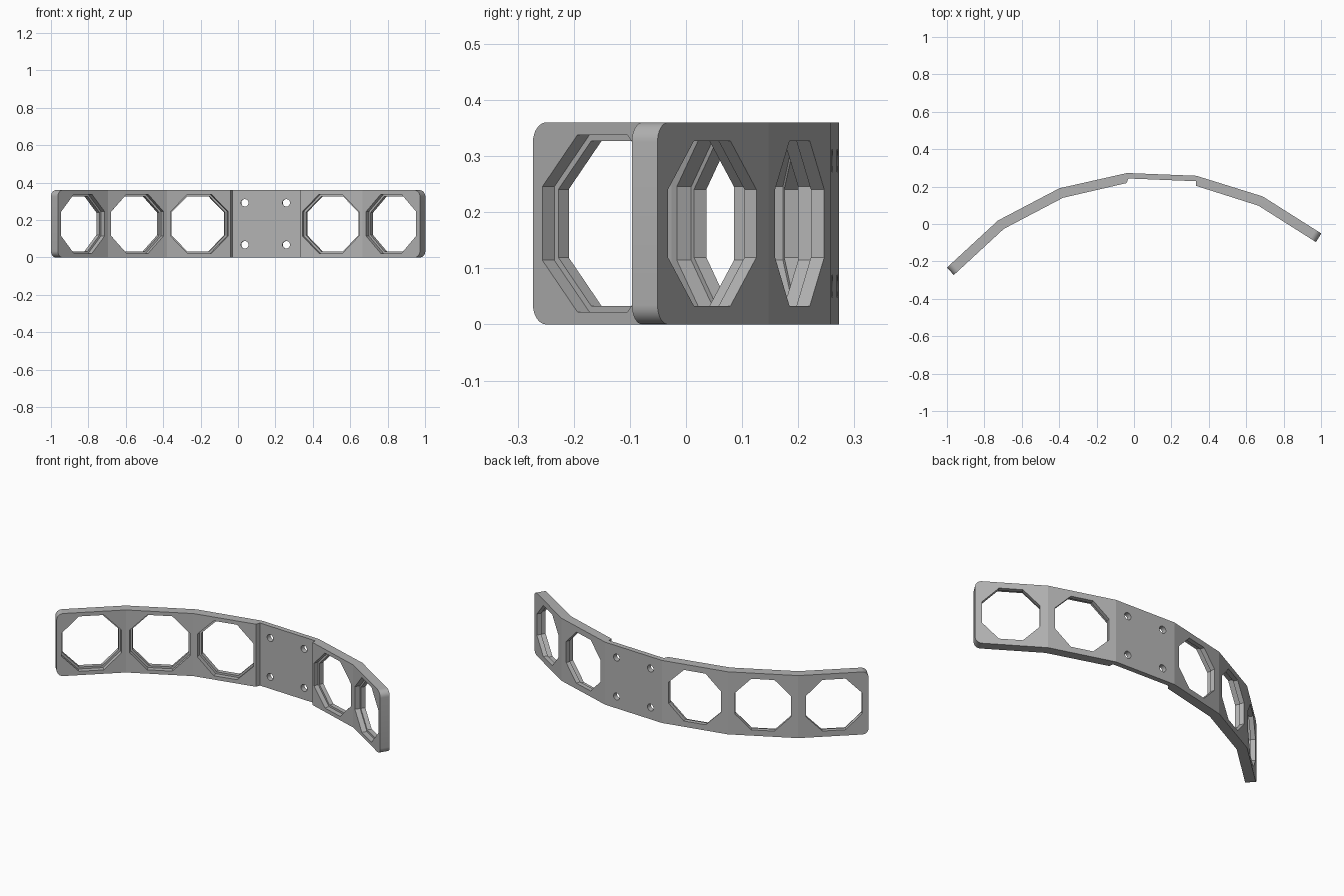
import bpy, bmesh, math
from mathutils import Vector, Matrix

if "Cube" in bpy.data.objects:
    bpy.data.objects.remove(bpy.data.objects["Cube"])

HEIGHT, LENGTH, THICK, PLATE = 0.36, 0.371, 0.054, 0.029
ANGLES = [math.radians(a) for a in (42.7, 27.7, 12.7, -2.3, -17.3, -32.3)]
MID = 3  # index of the thin mounting plate

grey = bpy.data.materials.new("grey plastic")
grey.use_nodes = True
grey.diffuse_color = (0.45, 0.45, 0.45, 1)
grey.node_tree.nodes["Principled BSDF"].inputs["Base Color"].default_value = grey.diffuse_color


def make_object(name, bm):
    bmesh.ops.recalc_face_normals(bm, faces=bm.faces[:])
    mesh = bpy.data.meshes.new(name)
    bm.to_mesh(mesh)
    bm.free()
    mesh.materials.append(grey)
    obj = bpy.data.objects.new(name, mesh)
    bpy.context.collection.objects.link(obj)
    return obj


# Back line of the band, and the front line offset from it with mitred corners
dirs = [Vector((math.cos(a), math.sin(a))) for a in ANGLES]
fronts = [Vector((d.y, -d.x)) for d in dirs]
back = [Vector((-1, -0.233))]
for d in dirs:
    back.append(back[-1] + d * LENGTH)
front = [back[0] + fronts[0] * THICK]
for i in range(1, len(dirs)):
    n = (fronts[i - 1] + fronts[i]).normalized()
    front.append(back[i] + n * THICK / n.dot(fronts[i]))
front.append(back[-1] + fronts[-1] * THICK)

# The mounting plate is thinner, with slanted steps at both sides
step_a = back[MID] + dirs[MID] * 0.008 + fronts[MID] * PLATE
step_b = back[MID + 1] - dirs[MID] * 0.002 + fronts[MID] * PLATE
front[MID] -= dirs[MID] * 0.008
front[MID + 1] += dirs[MID] * 0.008
outline = back + (front[:MID + 1] + [step_a, step_b] + front[MID + 1:])[::-1]

# Extruded band with rounded ends
bm = bmesh.new()
base = bm.faces.new([bm.verts.new((p.x, p.y, 0)) for p in outline])
ext = bmesh.ops.extrude_face_region(bm, geom=[base])
bmesh.ops.translate(bm, vec=(0, 0, HEIGHT),
                    verts=[v for v in ext["geom"] if isinstance(v, bmesh.types.BMVert)])


def at_end(v):
    return any((v.co.xy - p).length < 1e-4 for p in (back[0], front[0], back[-1], front[-1]))


corners = [e for e in bm.edges if at_end(e.verts[0]) and at_end(e.verts[1])
           and abs(e.verts[0].co.z - e.verts[1].co.z) < 1e-4]
bmesh.ops.bevel(bm, geom=corners, offset=0.035, offset_type='OFFSET',
                segments=8, profile=0.5, affect='EDGES')
band = make_object("curved_band", bm)


def stepped_cutter(name, origin, d, n, sides, rings):
    """Prism along n whose rings are (radius, distance along n)."""
    bm = bmesh.new()
    u, w = Vector((d.x, d.y, 0)), Vector((n.x, n.y, 0))
    loops = []
    for radius, dist in rings:
        loop = []
        for k in range(sides):
            t = 2 * math.pi * (k + 0.5) / sides
            loop.append(bm.verts.new(origin + w * dist + u * radius * math.cos(t)
                                     + Vector((0, 0, radius * math.sin(t)))))
        loops.append(loop)
    for a, b in zip(loops, loops[1:]):
        for k in range(sides):
            j = (k + 1) % sides
            bm.faces.new((a[k], a[j], b[j], b[k]))
    bm.faces.new(loops[0])
    bm.faces.new(loops[-1][::-1])
    obj = make_object(name, bm)
    obj.hide_render = True
    return obj


# Octagonal windows with a wider recess on the front
cutters = []
wide, narrow = (a / math.cos(math.pi / 8) for a in (0.158, 0.147))
for i, (d, n) in enumerate(zip(dirs, fronts)):
    if i == MID:
        continue
    c = (back[i] + back[i + 1]) / 2 + n * THICK
    if i == 0:
        c += d * -0.003
    if i == len(dirs) - 1:
        c += d * 0.003
    cutters.append(stepped_cutter("window_cutter", Vector((c.x, c.y, HEIGHT / 2)), d, n, 8,
                                  [(wide, 0.03), (wide, -0.029), (narrow, -0.029), (narrow, -0.09)]))

# Four screw holes in the mounting plate
c = (back[MID] + back[MID + 1]) / 2
for su in (-1, 1):
    for sz in (-1, 1):
        p = c + dirs[MID] * 0.111 * su
        cutters.append(stepped_cutter("screw_hole_cutter", Vector((p.x, p.y, HEIGHT / 2 + 0.112 * sz)),
                                      dirs[MID], fronts[MID], 32, [(0.02, 0.06), (0.02, -0.03)]))

bpy.context.view_layer.objects.active = band
for cutter in cutters:
    mod = band.modifiers.new("cut", 'BOOLEAN')
    mod.operation, mod.solver, mod.object = 'DIFFERENCE', 'EXACT', cutter
    bpy.ops.object.modifier_apply(modifier=mod.name)
for cutter in cutters:
    bpy.data.objects.remove(cutter)

bpy.ops.object.select_all(action='DESELECT')
band.select_set(True)
bpy.ops.object.shade_smooth_by_angle(angle=math.radians(12))
